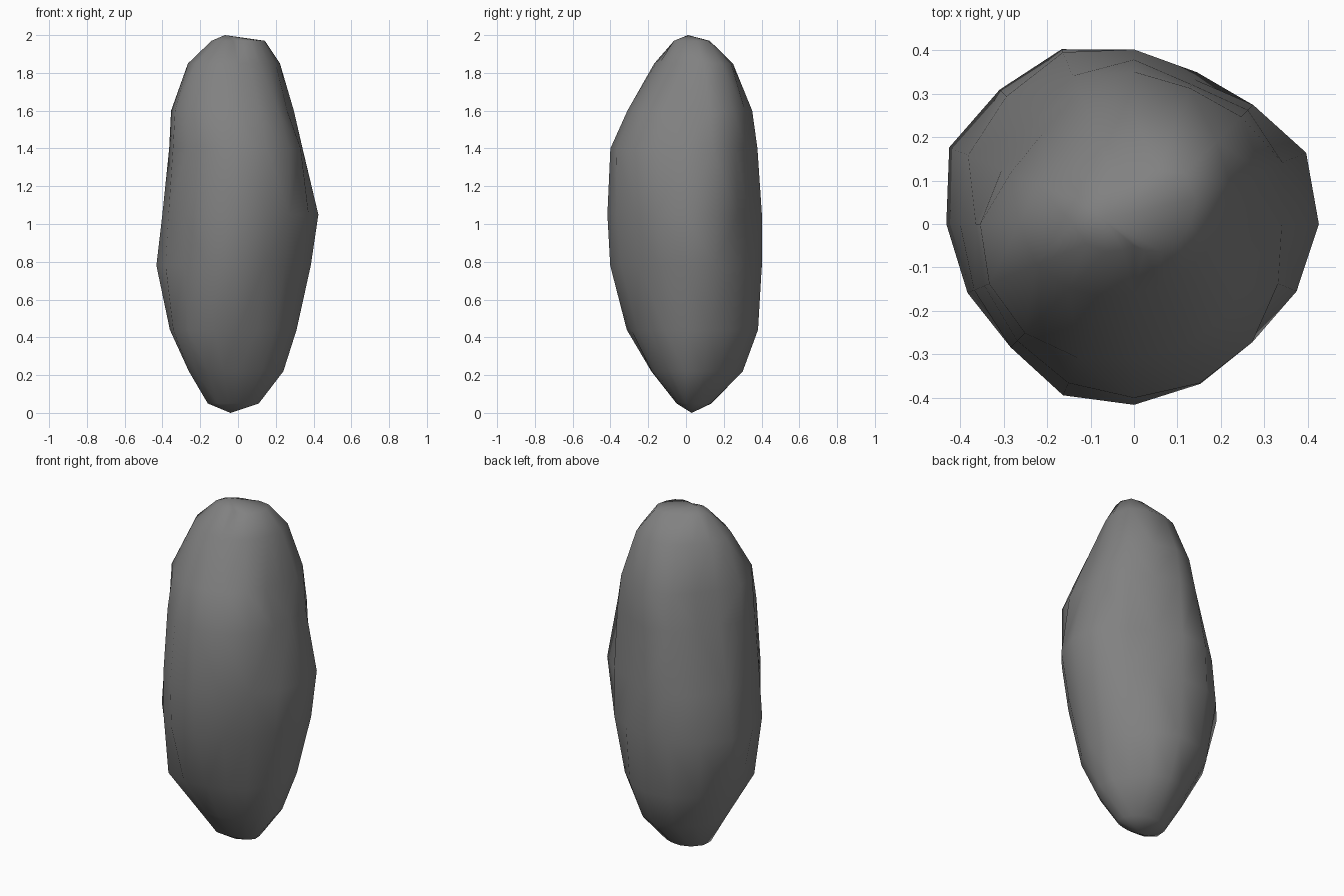
import bpy, bmesh, math

if "Cube" in bpy.data.objects:
    bpy.data.objects.remove(bpy.data.objects["Cube"])

# Horizontal slices: height, then reach in eight compass directions (E, NE, N, NW, W, SW, S, SE)
SLICES = [
    (0.05, .11, .12, .13, .16, .16, .07, .05, .06),
    (0.22, .24, .24, .30, .27, .26, .22, .18, .18),
    (0.44, .31, .33, .38, .385, .36, .375, .29, .28),
    (0.78, .385, .39, .40, .435, .43, .40, .40, .35),
    (1.05, .425, .395, .405, .415, .40, .40, .415, .385),
    (1.40, .34, .38, .385, .345, .365, .38, .40, .385),
    (1.60, .275, .355, .355, .31, .355, .355, .31, .30),
    (1.85, .20, .27, .25, .225, .265, .21, .16, .16),
    (1.97, .13, .165, .11, .12, .14, .09, .05, .09),
]
# Local dents and bulges: angle, height, angular width, height spread, depth
BUMPS = [
    (66, 1.25, 19, .45, -.045),   # flat facet on the back right
    (27, 1.15, 14, .45, .020),    # its near corner
    (108, 0.90, 15, .45, .020),   # its far corner
    (158, 0.72, 14, .28, .025),
    (149, 1.50, 16, .25, -.035),  # hollow on the upper left back
    (247, 0.90, 14, .40, .020),
]
SIDES = 16


def reach(radii, i, z):
    """Radius at side i: filled in between the eight directions, then bumped."""
    k = i // 2
    r = radii[k]
    if i % 2:
        a, b, c, d = (radii[(k + j) % 8] for j in (-1, 0, 1, 2))
        r = (9 * (b + c) - a - d) / 16
    for angle, height, width, spread, depth in BUMPS:
        da = (i * 360 / SIDES - angle + 180) % 360 - 180
        r += depth * math.exp(-(da / width) ** 2 - ((z - height) / spread) ** 2)
    return r


bm = bmesh.new()

# Rings of the boulder
rings = []
for z, *radii in SLICES:
    ring = []
    for i in range(SIDES):
        a = math.tau * i / SIDES
        r = reach(radii, i, z)
        ring.append(bm.verts.new((r * math.cos(a), r * math.sin(a), z)))
    rings.append(ring)

# Skin between the rings
for low, high in zip(rings, rings[1:]):
    for i in range(SIDES):
        j = (i + 1) % SIDES
        bm.faces.new((low[i], low[j], high[j], high[i]))

# Blunt tips
bottom = bm.verts.new((-.04, .03, 0))
top = bm.verts.new((-.07, .01, 2))
for i in range(SIDES):
    j = (i + 1) % SIDES
    bm.faces.new((rings[0][j], rings[0][i], bottom))
    bm.faces.new((rings[-1][i], rings[-1][j], top))

bmesh.ops.triangulate(bm, faces=bm.faces[:])
bmesh.ops.recalc_face_normals(bm, faces=bm.faces[:])
for f in bm.faces:
    f.smooth = True

mesh = bpy.data.meshes.new("standing_rock")
bm.to_mesh(mesh)
bm.free()
rock = bpy.data.objects.new("standing_rock", mesh)
bpy.context.collection.objects.link(rock)

# Dark stone
stone = bpy.data.materials.new("dark_stone")
stone.diffuse_color = (.22, .22, .22, 1)
stone.use_nodes = True
stone.node_tree.nodes["Principled BSDF"].inputs["Base Color"].default_value = stone.diffuse_color
mesh.materials.append(stone)
